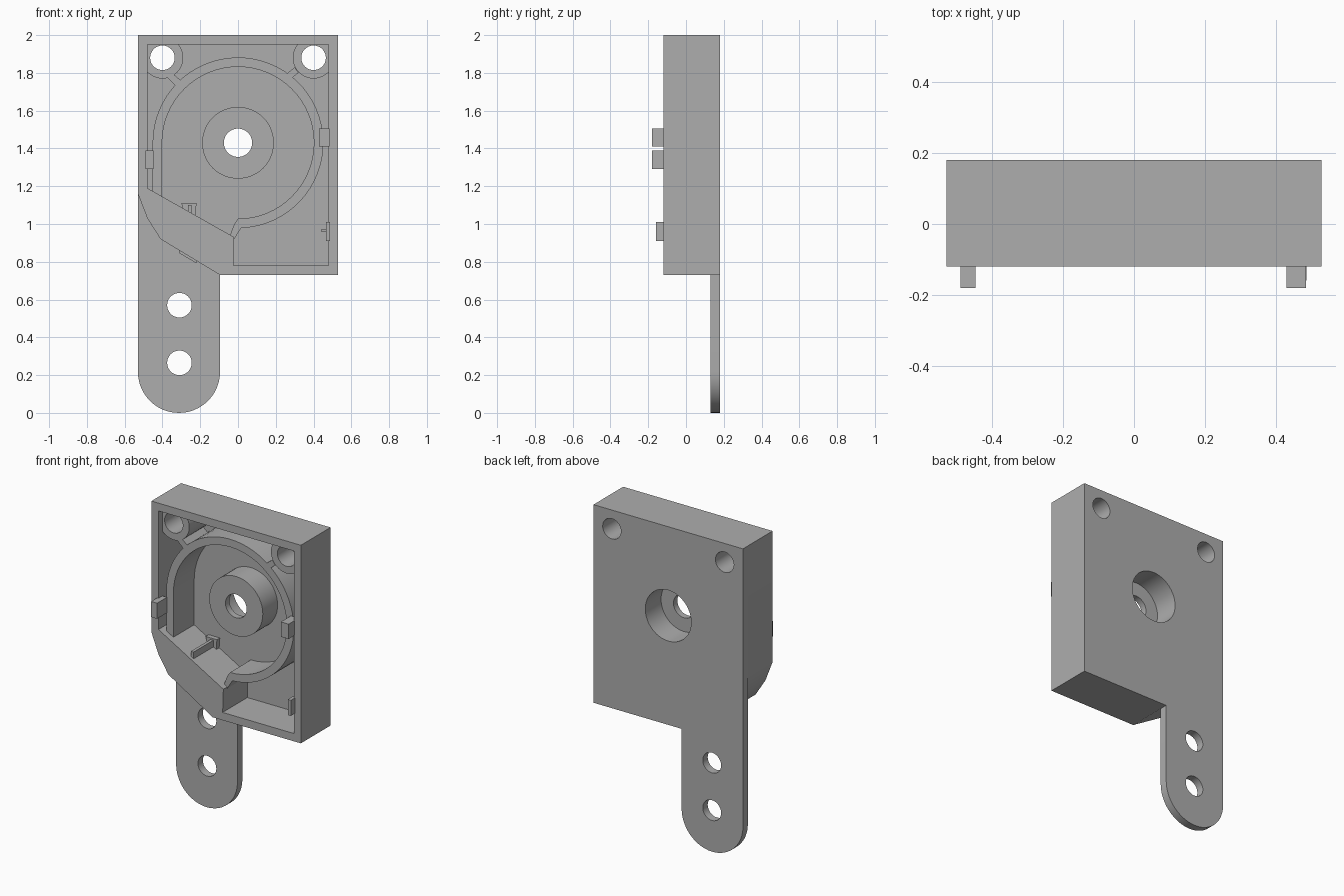
import bpy, math
from mathutils import Matrix

cube = bpy.data.objects.get("Cube")
if cube:
    bpy.data.objects.remove(cube, do_unlink=True)

grey = bpy.data.materials.new("plain_grey")
grey.use_nodes = True
COLOR = (0.42, 0.42, 0.42, 1)
grey.diffuse_color = COLOR
grey.node_tree.nodes["Principled BSDF"].inputs["Base Color"].default_value = COLOR

FRONT, RIM, FLOOR, BACK = -0.12, -0.08, 0.13, 0.18
HUB = (0, 1.43)


def arc(center, r, start=0, end=360, n=48):
    """Points on an arc; a full circle drops its repeated last point."""
    count = n if abs(end - start) == 360 else n + 1
    angles = [math.radians(start + (end - start) * i / n) for i in range(count)]
    return [(center[0] + r * math.cos(a), center[1] + r * math.sin(a)) for a in angles]


def slab(name, loops, y0, y1):
    """Extrude an x-z outline, with holes, from y0 to y1."""
    curve = bpy.data.curves.new(name, 'CURVE')
    curve.dimensions = '2D'
    curve.fill_mode = 'BOTH'
    curve.extrude = (y1 - y0) / 2
    for loop in loops:
        spline = curve.splines.new('POLY')
        spline.points.add(len(loop) - 1)
        for point, (x, z) in zip(spline.points, loop):
            point.co = (x, z, 0, 1)
        spline.use_cyclic_u = True
    temp = bpy.data.objects.new(name + "_outline", curve)
    bpy.context.collection.objects.link(temp)
    graph = bpy.context.evaluated_depsgraph_get()
    mesh = bpy.data.meshes.new_from_object(temp.evaluated_get(graph))
    bpy.data.objects.remove(temp, do_unlink=True)
    mesh.transform(Matrix.Translation((0, (y0 + y1) / 2, 0)) @ Matrix.Rotation(math.pi / 2, 4, 'X'))
    mesh.materials.clear()
    mesh.materials.append(grey)
    obj = bpy.data.objects.new(name, mesh)
    bpy.context.collection.objects.link(obj)
    bpy.ops.object.select_all(action='DESELECT')
    bpy.context.view_layer.objects.active = obj
    obj.select_set(True)
    bpy.ops.object.mode_set(mode='EDIT')
    bpy.ops.mesh.select_all(action='SELECT')
    bpy.ops.mesh.remove_doubles(threshold=0.0001)
    bpy.ops.mesh.normals_make_consistent(inside=False)
    bpy.ops.object.mode_set(mode='OBJECT')
    bpy.ops.object.shade_smooth_by_angle(angle=math.radians(30))
    return obj


def box(name, x0, x1, z0, z1, y0, y1):
    return slab(name, [[(x0, z0), (x1, z0), (x1, z1), (x0, z1)]], y0, y1)


# Back plate with the rounded mounting tab
corners = [(-0.4, 1.88), (0.4, 1.88)]
tab_holes = [(-0.31, 0.57), (-0.31, 0.265)]
outline = [(-0.53, 2), (0.53, 2), (0.53, 0.73), (-0.095, 0.73)]
outline += arc((-0.3125, 0.2175), 0.2175, 0, -180, 24)
holes = [arc(c, 0.065) for c in corners + tab_holes]
slab("back_plate", [outline, arc(HUB, 0.163)] + holes, FLOOR, BACK)

# Outer wall with the thick chamfered corner
slab("outer_wall", [
    [(-0.53, 2), (0.53, 2), (0.53, 0.73), (-0.095, 0.73),
     (-0.41, 0.92), (-0.48, 1.03), (-0.53, 1.16)],
    [(-0.48, 1.95), (0.48, 1.95), (0.48, 0.78), (-0.025, 0.78),
     (-0.02, 0.93), (-0.48, 1.19)]], FRONT, FLOOR)

# Round chamber wall, running straight down on one side
chamber = [(-0.452, 1.12)] + arc(HUB, 0.452, 180, -88)
chamber += [(-0.02, 0.92), (-0.05, 0.92), (-0.02, 1.0)]
chamber += arc(HUB, 0.402, -90, 180) + [(-0.402, 1.12)]
slab("chamber_wall", [chamber], RIM, FLOOR)

# Hollow hub, open at the back
slab("hub_tube", [arc(HUB, 0.19), arc(HUB, 0.163)], 0.02, FLOOR)
slab("hub_face", [arc(HUB, 0.19), arc(HUB, 0.075)], -0.02, 0.02)

# Screw bosses and the ribs that tie them to the chamber
for side, c in zip(("right", "left"), corners):
    slab(side + "_screw_boss", [arc(c, 0.11), arc(c, 0.065)], RIM, FLOOR)
slab("right_boss_rib", [[(-0.38, 1.78), (-0.35, 1.8), (-0.29, 1.75), (-0.32, 1.72)]], RIM, FLOOR)
slab("left_boss_rib", [[(0.25, 1.79), (0.27, 1.76), (0.32, 1.8), (0.3, 1.83)]], RIM, FLOOR)

# Cover clips
box("right_clip", -0.49, -0.448, 1.29, 1.39, -0.18, RIM)
box("left_clip", 0.43, 0.485, 1.41, 1.505, -0.18, RIM)
box("small_left_clip", 0.465, 0.487, 0.91, 1.01, -0.16, RIM)
box("small_clip_pin", 0.44, 0.47, 0.96, 0.97, FRONT, RIM)

# Guide rib above the chamfered corner, with a flared foot
box("guide_rib", -0.265, -0.245, 1.03, 1.1, -0.1, FLOOR)
slab("guide_rib_foot", [[(-0.28, 1.04), (-0.225, 1.04), (-0.22, 1.11), (-0.3, 1.11)]], 0.1, FLOOR)

# Small lip under the chamfered corner
slab("corner_lip", [[(-0.31, 0.87), (-0.31, 0.845), (-0.22, 0.792), (-0.22, 0.82)]], 0.0, 0.05)
